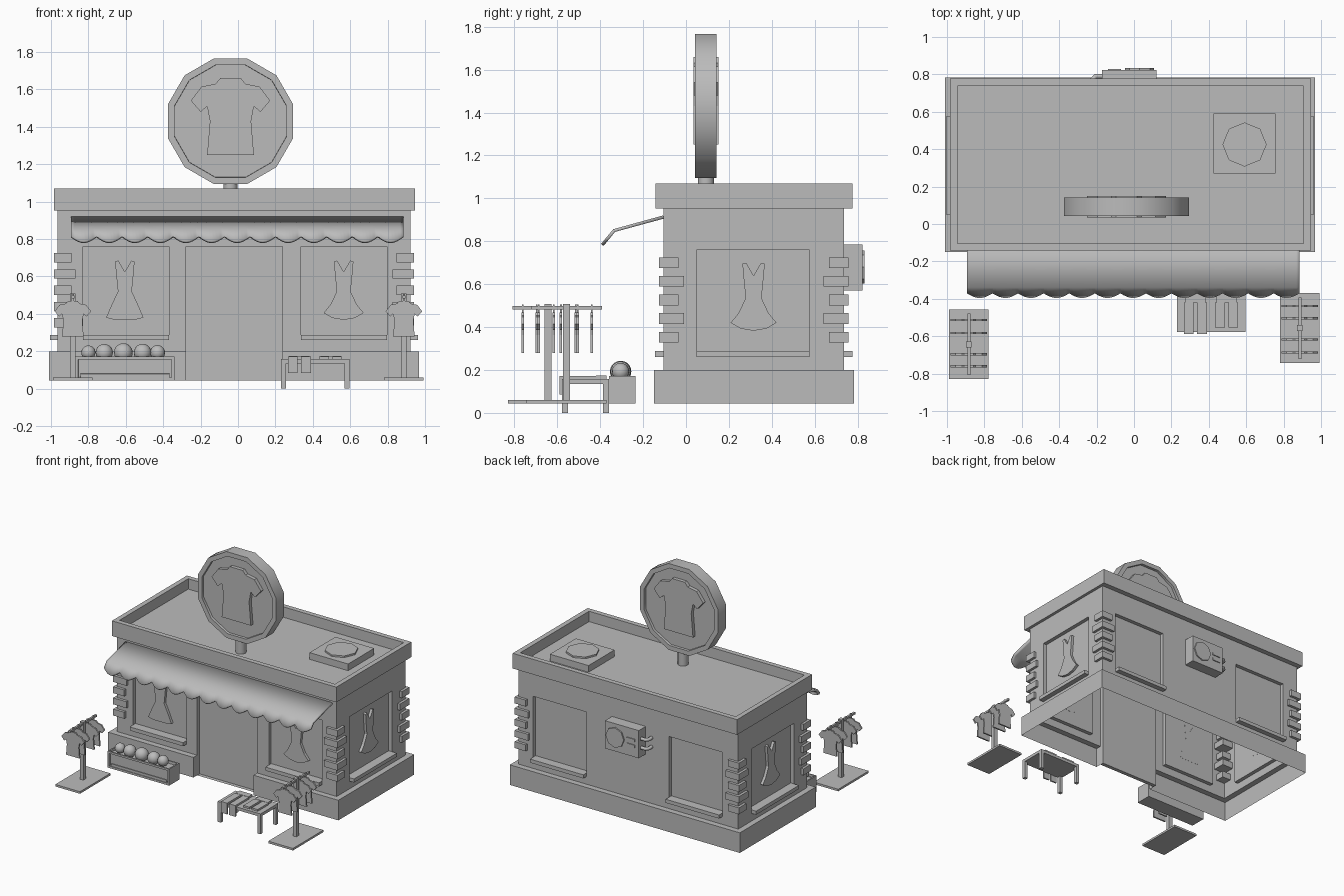
import bpy, bmesh, math
from mathutils import Matrix, Vector

if "Cube" in bpy.data.objects:
    bpy.data.objects.remove(bpy.data.objects["Cube"])

grey = bpy.data.materials.new("plain_grey")
grey.use_nodes = True
grey.diffuse_color = (0.5, 0.5, 0.5, 1)
grey.node_tree.nodes["Principled BSDF"].inputs["Base Color"].default_value = (0.5, 0.5, 0.5, 1)


def finish(name, bm, smooth=None):
    mesh = bpy.data.meshes.new(name)
    bm.to_mesh(mesh)
    bm.free()
    ob = bpy.data.objects.new(name, mesh)
    bpy.context.collection.objects.link(ob)
    mesh.materials.append(grey)
    if smooth:
        bpy.ops.object.select_all(action='DESELECT')
        ob.select_set(True)
        bpy.context.view_layer.objects.active = ob
        bpy.ops.object.shade_smooth_by_angle(angle=math.radians(smooth))
    return ob


def box_bm(x, y, z):
    bm = bmesh.new()
    size = [b - a for a, b in (x, y, z)]
    mid = [(a + b) / 2 for a, b in (x, y, z)]
    bmesh.ops.create_cube(bm, size=1, matrix=Matrix.Translation(mid) @ Matrix.Diagonal((*size, 1)))
    return bm


def box(name, x, y, z):
    return finish(name, box_bm(x, y, z))


def around(c, half):
    return (c - half, c + half)


def recess(bm, direction, rim, depth):
    """Frame and sink every face that looks along direction."""
    bm.normal_update()
    faces = [f for f in bm.faces if f.normal.dot(Vector(direction)) > 0.99]
    bmesh.ops.inset_individual(bm, faces=faces, thickness=rim)
    bmesh.ops.inset_individual(bm, faces=faces, thickness=0.001, depth=-depth)


def cylinder_bm(sides, radius, depth, place):
    bm = bmesh.new()
    bmesh.ops.create_cone(bm, cap_ends=True, segments=sides, radius1=radius,
                          radius2=radius, depth=depth, matrix=place)
    return bm


def plate(name, half, place, thick, scale=1.0):
    """Mirrored half outline in x and z, given thickness along y."""
    full = half + [(-x, z) for x, z in reversed(half) if x > 0]
    bm = bmesh.new()
    face = bm.faces.new([bm.verts.new((x * scale, -thick / 2, z * scale)) for x, z in full])
    side = bmesh.ops.extrude_face_region(bm, geom=[face], use_keep_orig=True)
    moved = [v for v in side["geom"] if isinstance(v, bmesh.types.BMVert)]
    bmesh.ops.translate(bm, verts=moved, vec=(0, thick, 0))
    bmesh.ops.recalc_face_normals(bm, faces=bm.faces)
    bm.transform(place)
    return finish(name, bm)


# Main dimensions
LEFT, RIGHT, FRONT, BACK = -0.965, 0.922, -0.105, 0.737
FLOOR, LEDGE, WALL_TOP, ROOF_TOP = 0.044, 0.2, 0.952, 1.07
SILL, HEAD = 0.26, 0.76
DOOR = (-0.278, 0.238)
WINDOWS = [(-0.828, -0.37), (0.338, 0.797)]
SIDE_WINDOW = (0.05, 0.575)
SINK = 0.03

# Walls and plinth: rings lofted upward, open underneath, plinth broken at the door
out = 0.045
wall = [(LEFT, FRONT), (DOOR[0], FRONT), (DOOR[0], FRONT), (DOOR[1], FRONT), (DOOR[1], FRONT),
        (RIGHT, FRONT), (RIGHT, BACK), (LEFT, BACK)]
shift = [(-1, -1), (0, -1), (0, 0), (0, 0), (0, -1), (1, -1), (1, 1), (-1, 1)]
plinth = [(x + out * a, y + out * b) for (x, y), (a, b) in zip(wall, shift)]
bm = bmesh.new()
rings = [[bm.verts.new((x, y, z)) for x, y in ring] for ring, z in
         ((plinth, FLOOR), (plinth, LEDGE), (wall, LEDGE), (wall, WALL_TOP))]
for low, high in zip(rings, rings[1:]):
    for i in range(len(low)):
        j = (i + 1) % len(low)
        bm.faces.new((low[i], low[j], high[j], high[i]))
bmesh.ops.remove_doubles(bm, verts=bm.verts, dist=0.0001)
cuts = [((0, 0, v), (0, 0, 1)) for v in (SILL, HEAD)]
cuts += [((v, 0, 0), (1, 0, 0)) for w in WINDOWS for v in w]
cuts += [((0, v, 0), (0, 1, 0)) for v in SIDE_WINDOW]
for point, normal in cuts:
    bmesh.ops.bisect_plane(bm, geom=bm.verts[:] + bm.edges[:] + bm.faces[:],
                           plane_co=point, plane_no=normal)


def sink(axis, level, span, low, push):
    faces = []
    for f in bm.faces:
        c = f.calc_center_median()
        if (all(abs(v.co[axis] - level) < 0.001 for v in f.verts)
                and span[0] < c[1 - axis] < span[1] and low < c.z < HEAD):
            faces.append(f)
    new = bmesh.ops.extrude_face_region(bm, geom=faces)["geom"]
    vec = [0, 0, 0]
    vec[axis] = push
    bmesh.ops.translate(bm, verts=[v for v in new if isinstance(v, bmesh.types.BMVert)], vec=vec)
    bmesh.ops.delete(bm, geom=[f for f in faces if f.is_valid], context='FACES')


for w in WINDOWS:
    sink(1, FRONT, w, SILL, SINK)
    sink(1, BACK, w, SILL, -SINK)
sink(0, LEFT, SIDE_WINDOW, SILL, SINK)
sink(0, RIGHT, SIDE_WINDOW, SILL, -SINK)
sink(1, FRONT, DOOR, 0, SINK)
finish("walls", bm)

# Window sills
rise, reach = (SILL, SILL + 0.028), 0.04
for w in WINDOWS:
    box("front_sill", w, (FRONT - reach, FRONT + SINK), rise)
    box("back_sill", w, (BACK - SINK, BACK + reach), rise)
box("right_sill", (LEFT - reach, LEFT + SINK), SIDE_WINDOW, rise)
box("left_sill", (RIGHT - SINK, RIGHT + reach), SIDE_WINDOW, rise)

# Corner stones, alternating long and short
for cx, sx in ((LEFT, 1), (RIGHT, -1)):
    for cy, sy in ((FRONT, 1), (BACK, -1)):
        for i in range(5):
            lx, ly = (0.075, 0.07) if i % 2 == 0 else (0.095, 0.095)
            z = 0.7 - i * 0.0868
            box("corner_stone", sorted((cx - sx * 0.02, cx + sx * lx)),
                sorted((cy - sy * 0.021, cy + sy * ly)), around(z, 0.025))

# Roof with parapet
bm = box_bm((-0.983, 0.945), (-0.143, 0.777), (WALL_TOP, ROOF_TOP))
recess(bm, (0, 0, 1), 0.054, 0.08)
finish("roof", bm)
box("roof_vent", (0.425, 0.757), (0.27, 0.59), (0.985, 1.042))
finish("roof_vent_cap", cylinder_bm(8, 0.118, 0.02, Matrix.Translation((0.591, 0.425, 1.045))))

# Round sign on a post
SIGN = Vector((-0.04, 0.093, 1.43))
upright = Matrix.Rotation(math.pi / 2, 4, 'X')
bm = cylinder_bm(12, 0.347, 0.1, Matrix.Translation(SIGN) @ upright @ Matrix.Rotation(math.pi / 12, 4, 'Z'))
recess(bm, (0, -1, 0), 0.036, 0.02)
recess(bm, (0, 1, 0), 0.036, 0.02)
finish("sign", bm, 35)
finish("sign_post", cylinder_bm(12, 0.038, 0.14, Matrix.Translation((SIGN.x, SIGN.y, 1.045))), 35)
SHIRT = [(0, 0.23), (0.055, 0.23), (0.08, 0.2), (0.155, 0.185), (0.212, 0.11), (0.16, 0.05),
         (0.125, 0.08), (0.11, 0), (0.125, -0.18), (0, -0.18)]
plate("sign_shirt", SHIRT, Matrix.Translation(SIGN), 0.115)

# Dresses in the windows
BODICE = [(0, 0.625), (0.035, 0.685), (0.052, 0.68), (0.046, 0.61), (0.037, 0.52), (0.07, 0.45)]
STRAIGHT = BODICE + [(0.1, 0.38), (0.06, 0.37), (0, 0.37)]
ROUNDED = BODICE + [(0.107, 0.405), (0.06, 0.378), (0, 0.368)]
inner = SINK - 0.01
for x, outline in ((-0.605, STRAIGHT), (0.565, ROUNDED)):
    plate("window_dress", outline, Matrix.Translation((x, FRONT + inner, 0)), 0.022)
for x in (LEFT + inner, RIGHT - inner):
    plate("side_dress", ROUNDED, Matrix.Translation((x, 0.315, 0.015)) @ Matrix.Rotation(math.pi / 2, 4, 'Z'), 0.022)

# Scalloped awning
bm = bmesh.new()
scallops, steps = 13, 8
count = scallops * steps
rows = []
for i in range(count + 1):
    x = -0.893 + 1.777 * i / count
    t = 0.55 + 0.45 * abs(math.sin(math.pi * i / steps))
    rows.append([bm.verts.new((x, y, z)) for y, z in
                 ((FRONT, 0.913), (-0.335, 0.85), (-0.335 - 0.055 * t, 0.85 - 0.067 * t))])
for a, b in zip(rows, rows[1:]):
    for k in range(2):
        bm.faces.new((a[k], a[k + 1], b[k + 1], b[k]))
awning = finish("awning", bm, 60)
solid = awning.modifiers.new("thickness", 'SOLIDIFY')
solid.thickness, solid.offset = 0.015, 0

# Meter box on the back wall
box("meter_box", (-0.17, 0.12), (BACK, 0.823), (0.57, 0.785))
finish("meter_dial", cylinder_bm(8, 0.078, 0.02, Matrix.Translation((0.03, 0.823, 0.68)) @ upright))
for z in (0.7, 0.655):
    box("meter_vent", (-0.14, -0.07), (0.82, 0.83), around(z, 0.01))
for z in (0.71, 0.64):
    curve = bpy.data.curves.new("meter_pipe", 'CURVE')
    curve.dimensions, curve.bevel_depth, curve.bevel_resolution = '3D', 0.013, 2
    path = [(-0.165, 0.79), (-0.205, 0.79), (-0.22, 0.775), (-0.22, 0.735)]
    spline = curve.splines.new('POLY')
    spline.points.add(len(path) - 1)
    for p, (x, y) in zip(spline.points, path):
        p.co = (x, y, z, 1)
    pipe = bpy.data.objects.new("meter_pipe", curve)
    bpy.context.collection.objects.link(pipe)
    curve.materials.append(grey)

# Clothes racks
for x, y, flip in ((-0.883, -0.643, 1), (0.887, -0.557, -1)):
    box("rack_base", around(x, 0.106), around(y, 0.187), (FLOOR, 0.06))
    box("rack_post", around(x, 0.015), around(y, 0.016), (0.06, 0.508))
    box("rack_rail", around(x, 0.008), around(y, 0.165), (0.483, 0.498))
    for d in (0.13, 0.06, -0.053, -0.118):
        spot = y + d * flip
        plate("rack_shirt", SHIRT, Matrix.Translation((x, spot, 0.363)), 0.012, 0.46)
        box("hanger_hook", around(x, 0.006), around(spot, 0.004), (0.455, 0.505))

# Crate of balls
bm = box_bm((-0.87, -0.34), (-0.36, -0.235), (FLOOR, 0.172))
recess(bm, (0, -1, 0), 0.022, 0.015)
recess(bm, (0, 0, 1), 0.015, 0.02)
finish("crate", bm)
for x, r in ((-0.8, 0.038), (-0.715, 0.046), (-0.613, 0.05), (-0.51, 0.047), (-0.43, 0.04)):
    bm = bmesh.new()
    bmesh.ops.create_uvsphere(bm, u_segments=16, v_segments=10, radius=r,
                              matrix=Matrix.Translation((x, -0.305, 0.193)))
    finish("ball", bm, 60)

# Table with trousers
TX, TY = (0.23, 0.597), (-0.577, -0.36)
box("table_top", TX, TY, (0.135, 0.158))
leg = 0.027
for x in (TX[0], TX[1] - leg):
    for y in (TY[0], TY[1] - leg):
        box("table_leg", (x, x + leg), (y, y + leg), (0, 0.135))
for x, end, drop in ((0.328, -0.583, 0.085), (0.495, -0.553, None)):
    box("trouser_waist", around(x, 0.055), (-0.42, -0.37), (0.156, 0.174))
    for side in (-1, 1):
        span = around(x + side * 0.035, 0.026)
        box("trouser_leg", span, (end, -0.42), (0.156, 0.172))
        if drop:
            box("trouser_cuff", span, (end - 0.006, end + 0.006), (drop, 0.172))
